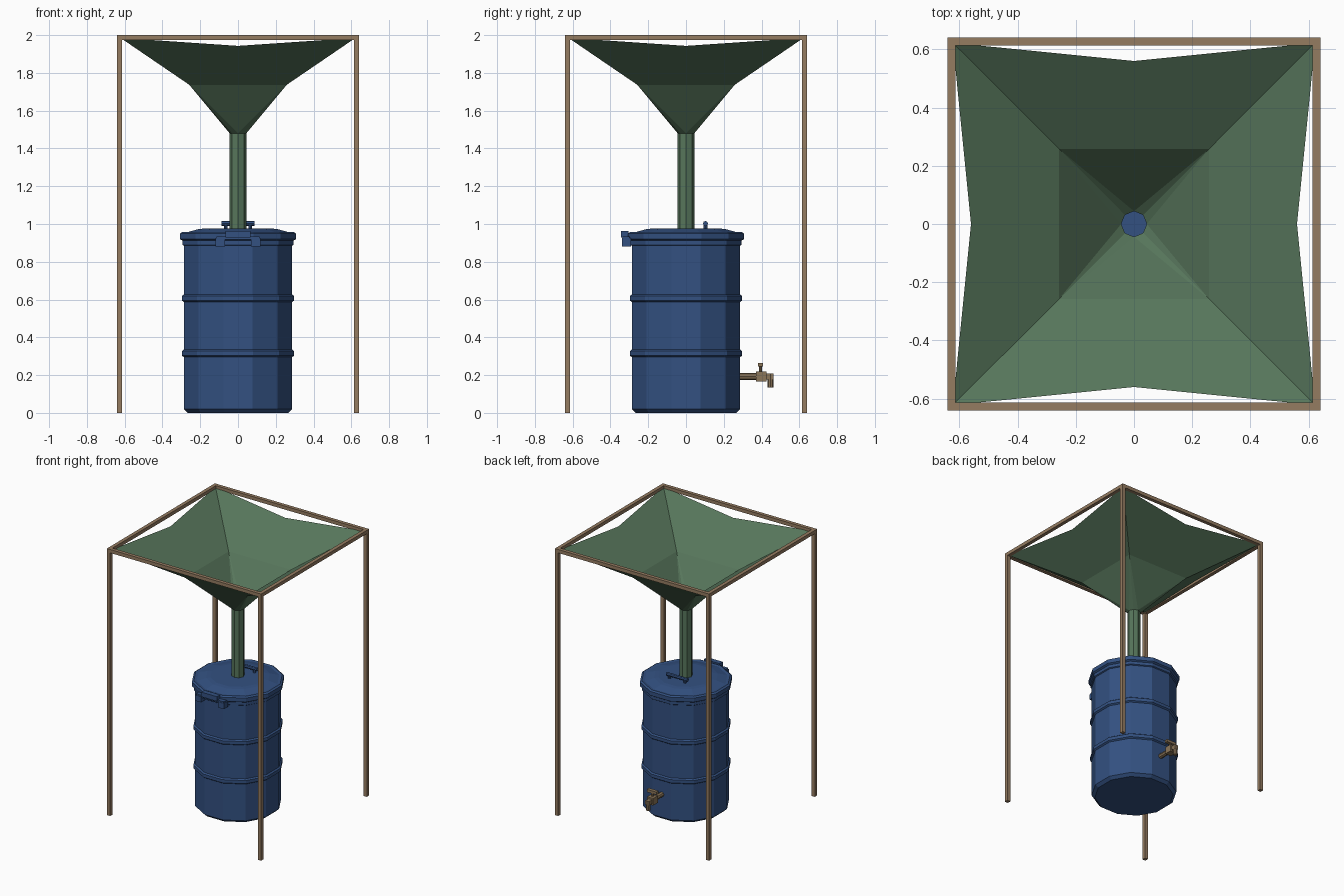
import bpy, bmesh, math
from mathutils import Vector

if "Cube" in bpy.data.objects:
    bpy.data.objects.remove(bpy.data.objects["Cube"], do_unlink=True)


def material(name, colour):
    m = bpy.data.materials.new(name)
    m.use_nodes = True
    m.diffuse_color = (*colour, 1)
    m.node_tree.nodes["Principled BSDF"].inputs["Base Color"].default_value = (*colour, 1)
    return m


BLUE = material("barrel blue", (0.033, 0.082, 0.22))
GREEN = material("canvas green", (0.095, 0.18, 0.105))
WOOD = material("wood brown", (0.30, 0.20, 0.12))
BRASS = material("tap brass", (0.26, 0.18, 0.10))


def finish(name, bm, mat):
    mesh = bpy.data.meshes.new(name)
    bm.to_mesh(mesh)
    bm.free()
    mesh.materials.append(mat)
    obj = bpy.data.objects.new(name, mesh)
    bpy.context.collection.objects.link(obj)
    return obj


def box(name, lo, hi, mat):
    bm = bmesh.new()
    bmesh.ops.create_cube(bm, size=1)
    lo, hi = Vector(lo), Vector(hi)
    for v in bm.verts:
        v.co = (lo + hi) / 2 + v.co * (hi - lo)
    return finish(name, bm, mat)


def rod(name, start, end, radius, sides, mat):
    bm = bmesh.new()
    start, end = Vector(start), Vector(end)
    bmesh.ops.create_cone(bm, cap_ends=True, segments=sides, radius1=radius,
                          radius2=radius, depth=(end - start).length)
    turn = (end - start).to_track_quat('Z', 'Y')
    for v in bm.verts:
        v.co = (start + end) / 2 + turn @ v.co
    return finish(name, bm, mat)


def ring(bm, radius, z, sides, offset):
    return [bm.verts.new((radius * math.cos(offset + i * math.tau / sides),
                          radius * math.sin(offset + i * math.tau / sides), z))
            for i in range(sides)]


def lathe(name, profile, sides, offset, mat, caps=True):
    bm = bmesh.new()
    rings = [ring(bm, r, z, sides, offset) for r, z in profile]
    for a, b in zip(rings, rings[1:]):
        for i in range(sides):
            j = (i + 1) % sides
            bm.faces.new((a[i], a[j], b[j], b[i]))
    if caps:
        bm.faces.new(rings[0][::-1])
        bm.faces.new(rings[-1])
    return finish(name, bm, mat)


# Barrel with two raised hoops and a top bead
SIDES, TURN = 12, math.radians(15)
profile = [(0.275, 0), (0.297, 0.02)]
for z in (0.315, 0.607):
    profile += [(0.297, z - 0.02), (0.308, z - 0.012), (0.308, z + 0.012), (0.297, z + 0.02)]
profile += [(0.297, 0.885), (0.305, 0.89), (0.305, 0.915)]
lathe("barrel", profile, SIDES, TURN, BLUE)

# Lid with a rolled rim and shallow raised centre
lathe("lid", [(0.305, 0.912), (0.318, 0.92), (0.318, 0.95), (0.305, 0.958),
              (0.285, 0.955), (0.22, 0.972), (0.19, 0.976)], SIDES, TURN, BLUE)

# Handle on the lid
rod("lid_handle_bar", (-0.087, 0.103, 1.003), (0.087, 0.103, 1.003), 0.013, 8, BLUE)
for side, s in (("left", 1), ("right", -1)):
    rod(side + "_handle_post", (s * 0.065, 0.103, 0.968), (s * 0.065, 0.103, 1.003), 0.01, 8, BLUE)

# Clasp on the front of the rim
box("clasp_bar", (-0.065, -0.343, 0.928), (0.065, -0.305, 0.963), BLUE)
box("clasp_strap", (-0.115, -0.335, 0.918), (0.115, -0.30, 0.935), BLUE)
for side, s in (("left", 1), ("right", -1)):
    box(side + "_clasp_tab", (s * 0.095 - 0.025, -0.338, 0.882),
        (s * 0.095 + 0.025, -0.29, 0.925), BLUE)

# Tap at the back
rod("tap_pipe", (0, 0.27, 0.193), (0, 0.39, 0.193), 0.018, 8, BRASS)
box("tap_body", (-0.025, 0.37, 0.167), (0.025, 0.425, 0.22), BRASS)
box("tap_neck", (-0.015, 0.41, 0.178), (0.015, 0.462, 0.208), BRASS)
rod("tap_spout", (0, 0.447, 0.135), (0, 0.447, 0.205), 0.016, 8, BRASS)
rod("tap_stem", (0, 0.395, 0.215), (0, 0.395, 0.255), 0.008, 8, BRASS)
box("tap_lever", (-0.04, 0.382, 0.245), (0.04, 0.408, 0.265), BRASS)

# Fabric funnel: four sagging panels narrowing to an eight-sided neck
bm = bmesh.new()
neck = ring(bm, 0.044, 1.48, 8, 0)
quarter = [math.radians(45 + 90 * i) for i in range(4)]


def square(half, z):
    return [bm.verts.new((half * math.sqrt(2) * math.cos(a),
                          half * math.sqrt(2) * math.sin(a), z)) for a in quarter]


waist, corners = square(0.258, 1.737), square(0.622, 1.985)
edges = ring(bm, 0.56, 1.943, 4, math.radians(90))
for i in range(4):
    j = (i + 1) % 4
    a, m, b = neck[2 * i + 1], neck[(2 * i + 2) % 8], neck[(2 * i + 3) % 8]
    bm.faces.new((waist[i], waist[j], corners[j], edges[i], corners[i]))
    bm.faces.new((waist[i], m, waist[j]))
    bm.faces.new((waist[i], a, m))
    bm.faces.new((m, b, waist[j]))
bmesh.ops.recalc_face_normals(bm, faces=bm.faces)
finish("fabric_funnel", bm, GREEN)
lathe("downpipe", [(0.044, 0.973), (0.044, 1.48)], 8, 0, GREEN, caps=False)

# Wooden frame: four posts and four top rails
OUT, IN, TOP = 0.64, 0.613, 1.974
for sx, x in (("right", -1), ("left", 1)):
    for sy, y in (("front", -1), ("back", 1)):
        xs, ys = sorted((x * IN, x * OUT)), sorted((y * IN, y * OUT))
        box(f"{sy}_{sx}_post", (xs[0], ys[0], 0), (xs[1], ys[1], TOP), WOOD)
for name, s in (("back", 1), ("front", -1)):
    a, b = sorted((s * IN, s * OUT))
    box(name + "_rail", (-OUT, a, TOP), (OUT, b, 2), WOOD)
for name, s in (("left", 1), ("right", -1)):
    a, b = sorted((s * IN, s * OUT))
    box(name + "_rail", (a, -IN, TOP), (b, IN, 2), WOOD)
